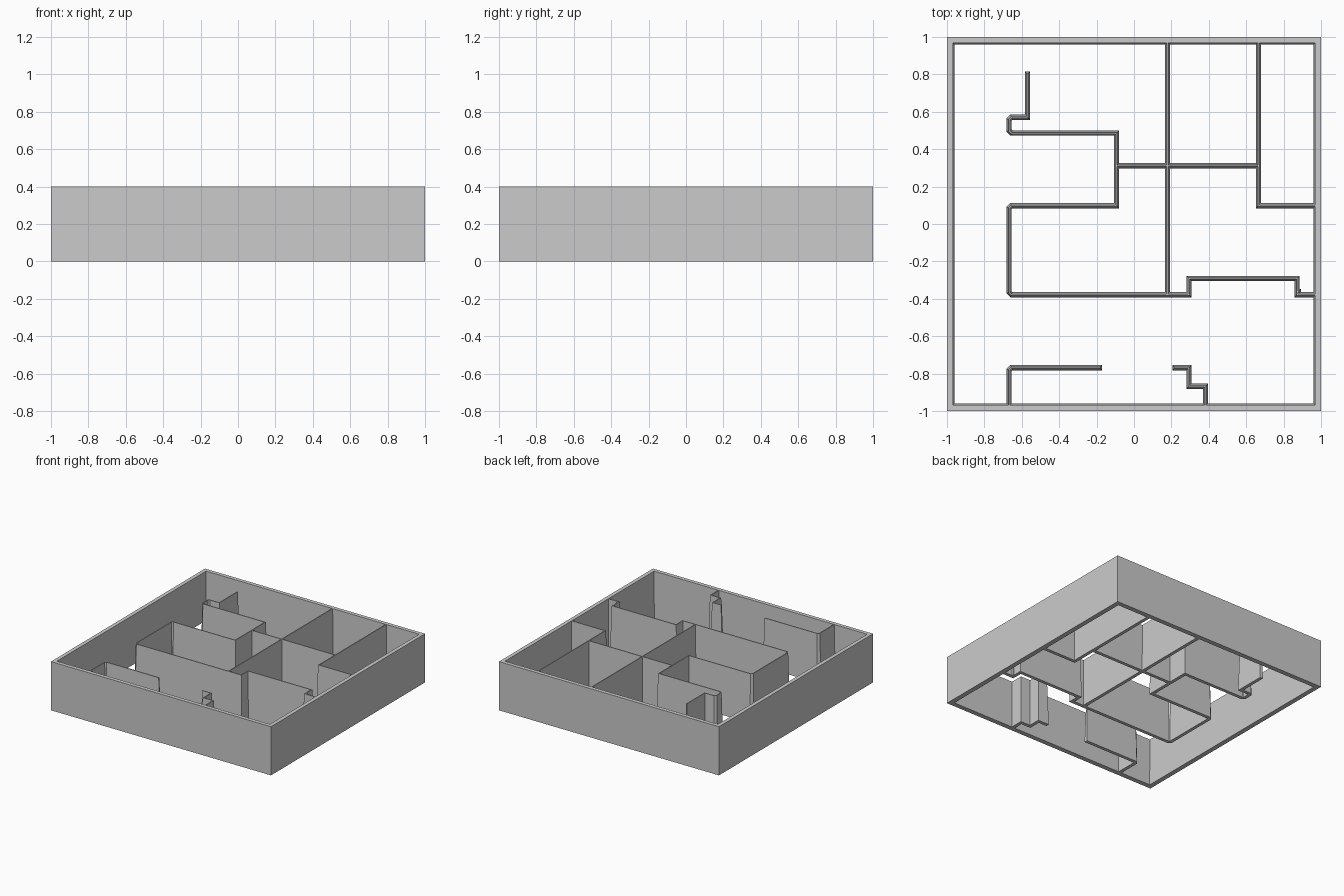
import bpy
import bmesh
from mathutils import Vector

HEIGHT = 0.4
HALF_TOP, HALF_BASE = 0.004, 0.014   # partition half widths, drafted
BEVEL = 0.013                        # small cut on the left-hand corners

cube = bpy.data.objects.get("Cube")
if cube:
    bpy.data.objects.remove(cube, do_unlink=True)

grey = bpy.data.materials.new("plain grey")
grey.use_nodes = True
COLOUR = (0.6, 0.6, 0.6, 1)
grey.diffuse_color = COLOUR
grey.node_tree.nodes["Principled BSDF"].inputs["Base Color"].default_value = COLOUR


def finish(bm, name):
    bmesh.ops.recalc_face_normals(bm, faces=bm.faces)
    mesh = bpy.data.meshes.new(name)
    bm.to_mesh(mesh)
    bm.free()
    mesh.materials.append(grey)
    bpy.context.collection.objects.link(bpy.data.objects.new(name, mesh))


def cut_corners(path):
    """Chamfer the inner corners that lie on the far left line."""
    pts = [Vector(p) for p in path]
    out = [pts[0]]
    for a, p, b in zip(pts, pts[1:], pts[2:]):
        if p.x < -0.6:
            out += [p + (a - p).normalized() * BEVEL, p + (b - p).normalized() * BEVEL]
        else:
            out.append(p)
    return out + [pts[-1]]


def wall(name, path):
    """Sweep a drafted wall section along a path with mitred corners."""
    pts = cut_corners(path)
    dirs = [(b - a).normalized() for a, b in zip(pts, pts[1:])]
    bm = bmesh.new()
    rings = []
    for i, p in enumerate(pts):
        d0, d1 = dirs[max(i - 1, 0)], dirs[min(i, len(dirs) - 1)]
        n0, n1 = Vector((-d0.y, d0.x)), Vector((-d1.y, d1.x))
        side = (n0 + n1) / (1 + n0.dot(n1))
        # free ends lean outwards at the base like the sides
        lean = -d1 if i == 0 else d0 if i == len(pts) - 1 else Vector((0, 0))
        base = p + lean * (HALF_BASE - HALF_TOP)
        corners = [(base + side * HALF_BASE, 0), (base - side * HALF_BASE, 0),
                   (p - side * HALF_TOP, HEIGHT), (p + side * HALF_TOP, HEIGHT)]
        rings.append([bm.verts.new((q.x, q.y, z)) for q, z in corners])
    for r, s in zip(rings, rings[1:]):
        for k in range(4):
            j = (k + 1) % 4
            bm.faces.new((r[k], r[j], s[j], s[k]))
    bm.faces.new(rings[0])
    bm.faces.new(rings[-1])
    finish(bm, name)


# Outer wall: plumb outside, drafted inside, open floor
bm = bmesh.new()
loops = []
for size, z in ((1, 0), (1, HEIGHT), (0.968, HEIGHT), (0.96, 0)):
    loops.append([bm.verts.new((x * size, y * size, z))
                  for x, y in ((-1, -1), (1, -1), (1, 1), (-1, 1))])
for i in range(4):
    a, b = loops[i], loops[(i + 1) % 4]
    for k in range(4):
        j = (k + 1) % 4
        bm.faces.new((a[k], a[j], b[j], b[k]))
finish(bm, "outer_wall")

# Partitions
E = 0.975  # run into the outer wall
wall("main_partition", [
    (-0.57, 0.805), (-0.57, 0.571), (-0.668, 0.571), (-0.668, 0.486),
    (-0.094, 0.486), (-0.094, 0.098), (-0.668, 0.098), (-0.668, -0.378),
    (0.294, -0.378), (0.294, -0.291), (0.872, -0.291), (0.872, -0.378), (E, -0.378)])
wall("corner_nub", [(0.872, -0.362), (0.882, -0.362)])
wall("centre_partition", [(0.179, E), (0.179, -0.378)])
wall("cross_partition", [(-0.094, 0.312), (0.666, 0.312)])
wall("back_left_room_partition", [(0.666, E), (0.666, 0.098), (E, 0.098)])
wall("front_right_partition", [(-0.668, -E), (-0.668, -0.768), (-0.18, -0.768)])
wall("front_stepped_partition", [
    (0.215, -0.768), (0.294, -0.768), (0.294, -0.867), (0.382, -0.867), (0.382, -E)])
